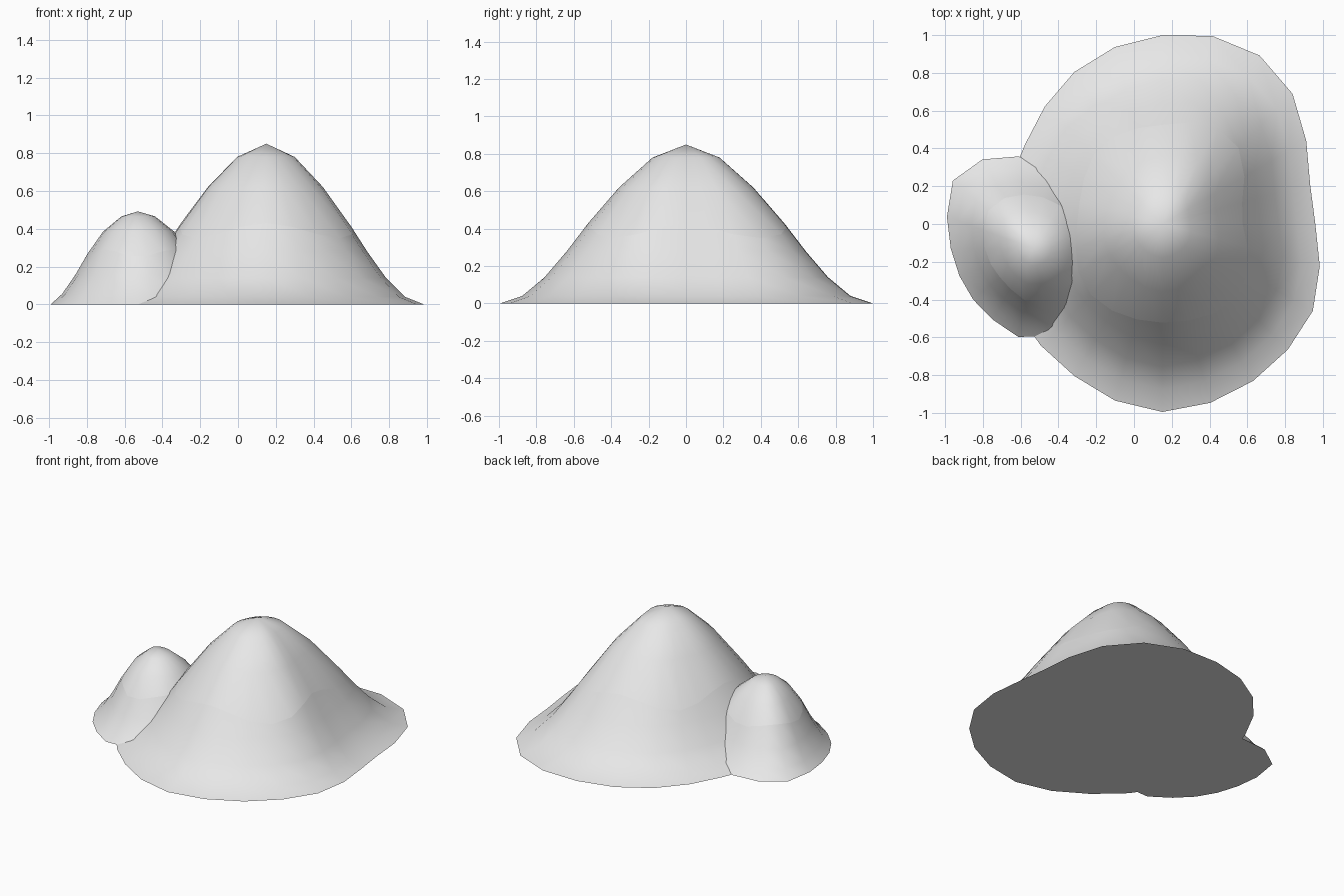
import bpy, bmesh
from math import cos, sin, tau, radians

if "Cube" in bpy.data.objects:
    bpy.data.objects.remove(bpy.data.objects["Cube"])

grey = bpy.data.materials.new("light_grey")
grey.use_nodes = True
colour = (0.8, 0.8, 0.8, 1)
grey.diffuse_color = colour
grey.node_tree.nodes["Principled BSDF"].inputs["Base Color"].default_value = colour


def make_ring(bm, centre, outline, scale, height):
    """One ring: the foot outline scaled by angle-dependent rules."""
    n = len(outline)
    verts = []
    for i, r in enumerate(outline):
        a = tau * i / n
        verts.append(bm.verts.new((centre[0] + r * scale(a) * cos(a),
                                   centre[1] + r * scale(a) * sin(a), height(a))))
    return verts


def bridge(bm, upper, lower):
    n = len(upper)
    for i in range(n):
        j = (i + 1) % n
        bm.faces.new((upper[i], lower[i], lower[j], upper[j]))


def finish(bm, name):
    bmesh.ops.recalc_face_normals(bm, faces=bm.faces)
    mesh = bpy.data.meshes.new(name)
    bm.to_mesh(mesh)
    bm.free()
    mesh.materials.append(grey)
    obj = bpy.data.objects.new(name, mesh)
    bpy.context.collection.objects.link(obj)
    bpy.ops.object.select_all(action='DESELECT')
    obj.select_set(True)
    bpy.context.view_layer.objects.active = obj
    bpy.ops.object.shade_smooth_by_angle(angle=radians(50))


def constant(value):
    return lambda a: value


def build_hill(name, centre, peak, outline, cap_profile, seam, slope_profile):
    # Rounded summit down to the wavy seam
    bm = bmesh.new()
    top = bm.verts.new((*centre, peak))
    rings = [make_ring(bm, centre, outline, constant(s), constant(z)) for s, z in cap_profile]
    rings.append(make_ring(bm, centre, outline, *seam))
    n = len(outline)
    for i in range(n):
        bm.faces.new((top, rings[0][i], rings[0][(i + 1) % n]))
    for upper, lower in zip(rings, rings[1:]):
        bridge(bm, upper, lower)
    finish(bm, name + "_summit")

    # Flared slope from the seam to the ground, closed underneath
    bm = bmesh.new()
    rings = [make_ring(bm, centre, outline, *seam)]
    rings += [make_ring(bm, centre, outline, constant(s), constant(z)) for s, z in slope_profile]
    for upper, lower in zip(rings, rings[1:]):
        bridge(bm, upper, lower)
    bm.faces.new(rings[-1])
    finish(bm, name + "_slope")


# Large hill: foot radii counter-clockwise from +x
build_hill(
    "large_hill", (0.15, 0), 0.85,
    [0.81, 0.81, 0.88, 0.975, 1.03, 1.03, 1.0, 0.97, 0.93, 0.88, 0.84, 0.84,
     0.86, 0.88, 0.9, 0.91, 0.93, 0.968, 0.995, 0.98, 0.96, 0.94, 0.92, 0.863],
    [(0.18, 0.78), (0.36, 0.62)],
    (lambda a: 0.555 - 0.03 * cos(4 * a), lambda a: 0.39 + 0.04 * cos(4 * a)),
    [(0.64, 0.28), (0.76, 0.14), (0.88, 0.04), (1, 0)])

# Small hill beside it
build_hill(
    "small_hill", (-0.53, -0.13), 0.492,
    [0.48, 0.48, 0.47, 0.47, 0.47, 0.495, 0.545, 0.56, 0.49,
     0.44, 0.42, 0.42, 0.435, 0.475, 0.47, 0.48, 0.48, 0.48],
    [(0.19, 0.465), (0.4, 0.385)],
    (lambda a: 0.575 + 0.015 * cos(4 * a), lambda a: 0.272 - 0.02 * cos(4 * a)),
    [(0.72, 0.155), (0.87, 0.055), (1, 0)])
